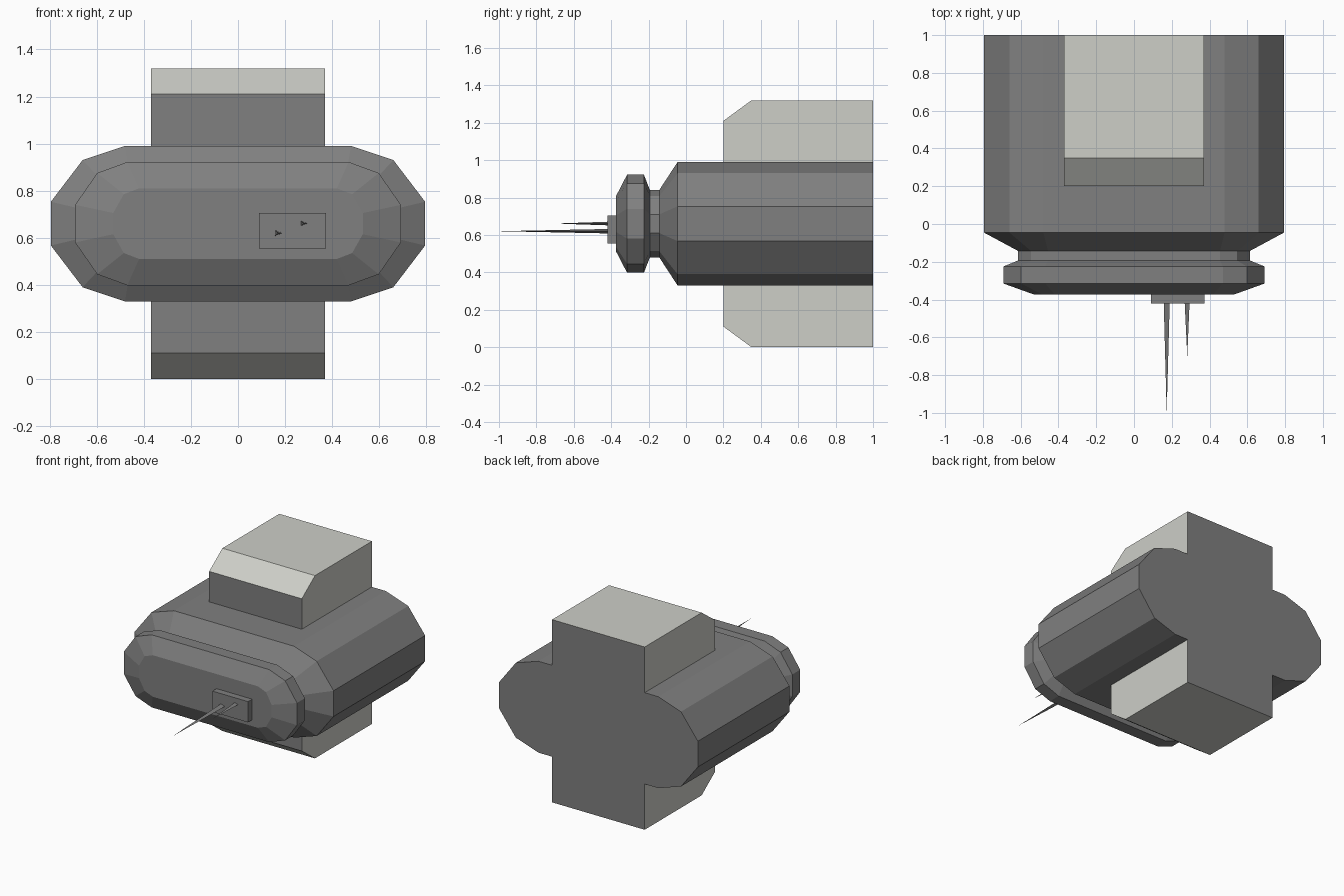
import bpy, bmesh, math
from mathutils import Matrix

if "Cube" in bpy.data.objects:
    bpy.data.objects.remove(bpy.data.objects["Cube"])

MID = 0.66  # height of the horizontal symmetry plane


def material(name, rgb):
    m = bpy.data.materials.new(name)
    m.diffuse_color = (*rgb, 1)
    m.use_nodes = True
    m.node_tree.nodes["Principled BSDF"].inputs["Base Color"].default_value = m.diffuse_color
    return m


DARK = material("dark grey", (0.215, 0.215, 0.215))
LIGHT = material("pale grey", (0.61, 0.62, 0.575))


def finish(name, bm, *mats):
    bmesh.ops.recalc_face_normals(bm, faces=bm.faces)
    mesh = bpy.data.meshes.new(name)
    bm.to_mesh(mesh)
    bm.free()
    for m in mats:
        mesh.materials.append(m)
    obj = bpy.data.objects.new(name, mesh)
    bpy.context.collection.objects.link(obj)
    return obj


def ring(bm, y, corner):
    """Twelve-sided section from one quadrant of (x, z) corner points."""
    top = corner + [(x, -z) for x, z in reversed(corner)]
    loop = top + [(-x, -z) for x, z in top]
    return [bm.verts.new((x, y, MID + z)) for x, z in loop]


# Hull: faceted sections lofted from back to nose
full = [(0.48, 0.33), (0.66, 0.27), (0.795, 0.093)]
neck = [(0.455, 0.18), (0.545, 0.147), (0.613, 0.05)]
collar = [(0.47, 0.262), (0.598, 0.215), (0.692, 0.08)]
nose = [(0.42, 0.15), (0.485, 0.125), (0.53, 0.045)]
sections = [(1.0, full), (-0.045, full), (-0.143, neck), (-0.193, neck),
            (-0.225, collar), (-0.315, collar), (-0.373, nose)]
bm = bmesh.new()
rings = [ring(bm, y, c) for y, c in sections]
for a, b in zip(rings, rings[1:]):
    for i in range(12):
        j = (i + 1) % 12
        bm.faces.new((a[i], a[j], b[j], b[i]))
bm.faces.new(rings[0])
bm.faces.new(rings[-1])
finish("hull", bm, DARK)

# Upper and lower housings: chamfered blocks, dark on the front and back faces
for name, s in (("upper_housing", 1), ("lower_housing", -1)):
    bm = bmesh.new()
    profile = [(1, 0.33), (1, 0.66), (0.35, 0.66), (0.2, 0.55), (0.2, 0.33)]
    side = bm.faces.new([bm.verts.new((-0.37, y, MID + s * z)) for y, z in profile])
    ext = bmesh.ops.extrude_face_region(bm, geom=[side], use_keep_orig=True)
    moved = [v for v in ext["geom"] if isinstance(v, bmesh.types.BMVert)]
    bmesh.ops.translate(bm, verts=moved, vec=(0.74, 0, 0))
    bmesh.ops.recalc_face_normals(bm, faces=bm.faces)
    for f in bm.faces:
        f.material_index = 1 if abs(f.normal.y) > 0.95 else 0
    finish(name, bm, LIGHT, DARK)

# Sensor plate on the nose
bm = bmesh.new()
bmesh.ops.create_cube(bm, size=1, matrix=Matrix.Translation((0.232, -0.395, 0.63))
                      @ Matrix.Diagonal((0.284, 0.05, 0.15, 1)))
finish("sensor_plate", bm, DARK)

# Three-sided needles pointing forward
for name, x, z, tip, r in (("long_needle", 0.168, 0.62, -1.0, 0.021),
                           ("short_needle", 0.277, 0.661, -0.70, 0.017)):
    bm = bmesh.new()
    base = [bm.verts.new((x + r * math.cos(a), -0.42, z + 0.65 * r * math.sin(a)))
            for a in (0, math.tau / 3, 2 * math.tau / 3)]
    point = bm.verts.new((x + 0.005, tip, z))
    bm.faces.new(base)
    for i in range(3):
        bm.faces.new((base[i], base[(i + 1) % 3], point))
    finish(name, bm, DARK)
